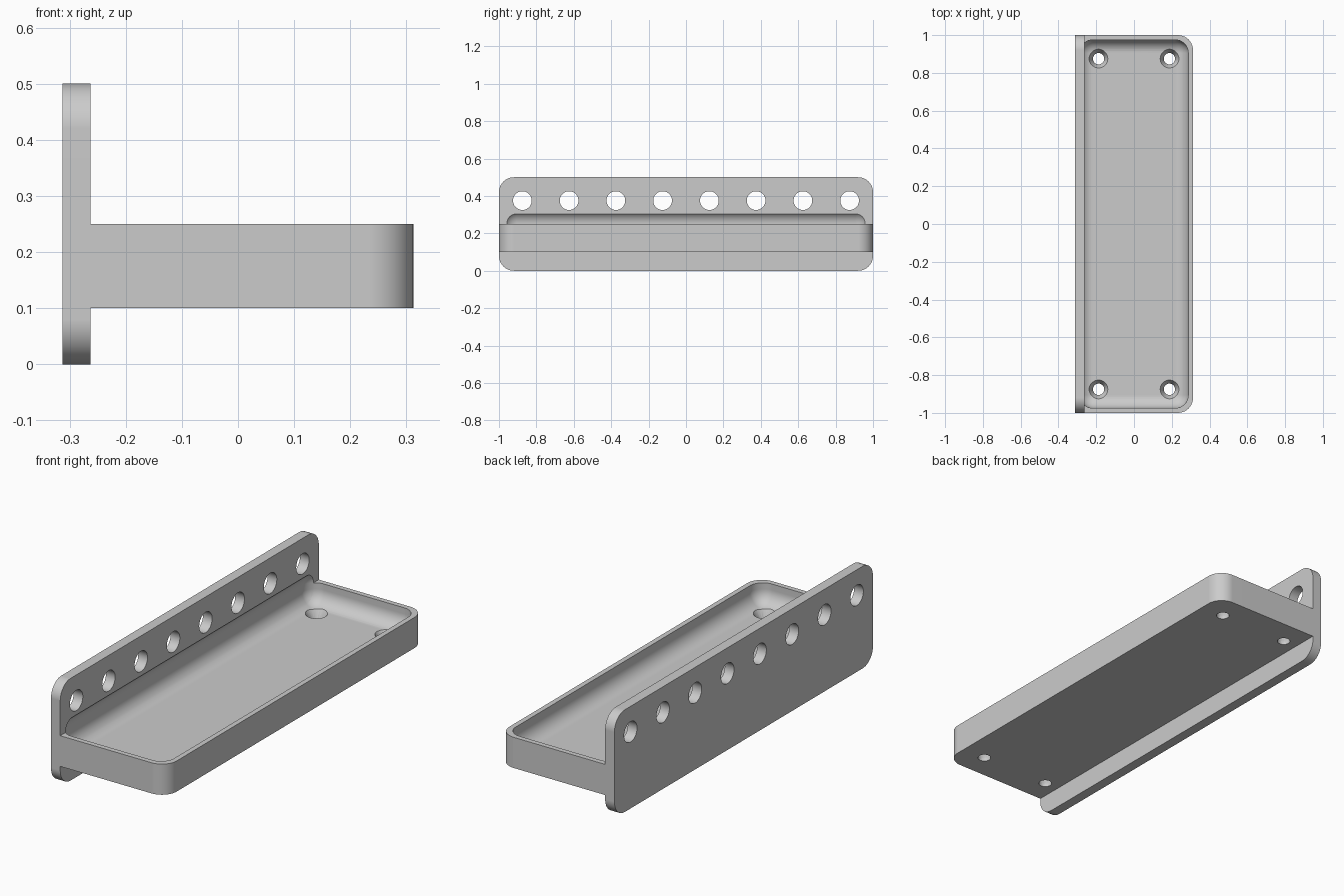
import bpy, bmesh, math
from mathutils import Matrix, Vector

if "Cube" in bpy.data.objects:
    bpy.data.objects.remove(bpy.data.objects["Cube"], do_unlink=True)

grey = bpy.data.materials.new("plain grey")
grey.use_nodes = True
colour = (0.6, 0.6, 0.6, 1)
grey.diffuse_color = colour
grey.node_tree.nodes["Principled BSDF"].inputs["Base Color"].default_value = colour


def make(name, bm):
    bmesh.ops.recalc_face_normals(bm, faces=bm.faces)
    mesh = bpy.data.meshes.new(name)
    bm.to_mesh(mesh)
    bm.free()
    mesh.materials.append(grey)
    obj = bpy.data.objects.new(name, mesh)
    bpy.context.collection.objects.link(obj)
    return obj


def rounded_box(name, low, high, radius, rounds):
    """Box between two corners; edges passing the rounds test are rounded."""
    low, high = Vector(low), Vector(high)
    bm = bmesh.new()
    bmesh.ops.create_cube(bm, size=1)
    for v in bm.verts:
        v.co = (low + high) / 2 + v.co * (high - low)
    bmesh.ops.bevel(bm, geom=[e for e in bm.edges if rounds(e)], offset=radius,
                    segments=10, profile=0.5, affect='EDGES')
    return make(name, bm)


def along(edge, axis):
    return abs((edge.verts[0].co - edge.verts[1].co)[axis]) > 1e-4


def add_cone(bm, centre, r_low, r_high, depth, turn=Matrix()):
    bmesh.ops.create_cone(bm, cap_ends=True, segments=40, radius1=r_low, radius2=r_high,
                          depth=depth, matrix=Matrix.Translation(centre) @ turn)


def cut(obj, cutters):
    """Subtract the cutters, then smooth the curved faces."""
    for cutter in cutters:
        mod = obj.modifiers.new("cut", 'BOOLEAN')
        mod.operation, mod.solver, mod.object = 'DIFFERENCE', 'EXACT', cutter
    graph = bpy.context.evaluated_depsgraph_get()
    mesh = bpy.data.meshes.new_from_object(obj.evaluated_get(graph))
    obj.modifiers.clear()
    obj.data = mesh
    bpy.ops.object.select_all(action='DESELECT')
    obj.select_set(True)
    bpy.context.view_layer.objects.active = obj
    bpy.ops.object.shade_smooth_by_angle(angle=math.radians(30))
    obj.modifiers.new("even shading", 'WEIGHTED_NORMAL').keep_sharp = True


JOINT, EDGE = -0.2625, 0.3125

# Upright mounting plate and shelf tray
plate = rounded_box("mounting_plate", (-EDGE, -1, 0), (JOINT, 1, 0.5), 0.08,
                    lambda e: along(e, 0))
tray = rounded_box("shelf_tray", (JOINT, -1, 0.1), (EDGE, 1, 0.25), 0.08,
                   lambda e: along(e, 2) and e.verts[0].co.x > 0)

# Soft-edged pocket that hollows the tray and bites into the plate
pocket = rounded_box("pocket_cutter", (-0.2875, -0.975, 0.15), (0.2875, 0.975, 0.321),
                     0.07, lambda e: True)

# Row of mounting holes
bm = bmesh.new()
for i in range(8):
    add_cone(bm, (-0.29, -0.875 + i * 0.25, 0.375), 0.05, 0.05, 0.2,
             Matrix.Rotation(math.pi / 2, 4, 'Y'))
plate_holes = make("plate_hole_cutter", bm)

# Countersunk screw holes in the tray corners
shaft_bm, sink_bm = bmesh.new(), bmesh.new()
for x in (-0.1875, 0.1875):
    for y in (-0.875, 0.875):
        add_cone(shaft_bm, (x, y, 0.12), 0.03, 0.03, 0.12)
        add_cone(sink_bm, (x, y, 0.145), 0.026, 0.066, 0.07)
shafts = make("screw_shaft_cutter", shaft_bm)
sinks = make("countersink_cutter", sink_bm)

cut(plate, [pocket, plate_holes])
cut(tray, [pocket, shafts, sinks])

for cutter in (pocket, plate_holes, shafts, sinks):
    bpy.data.objects.remove(cutter, do_unlink=True)
